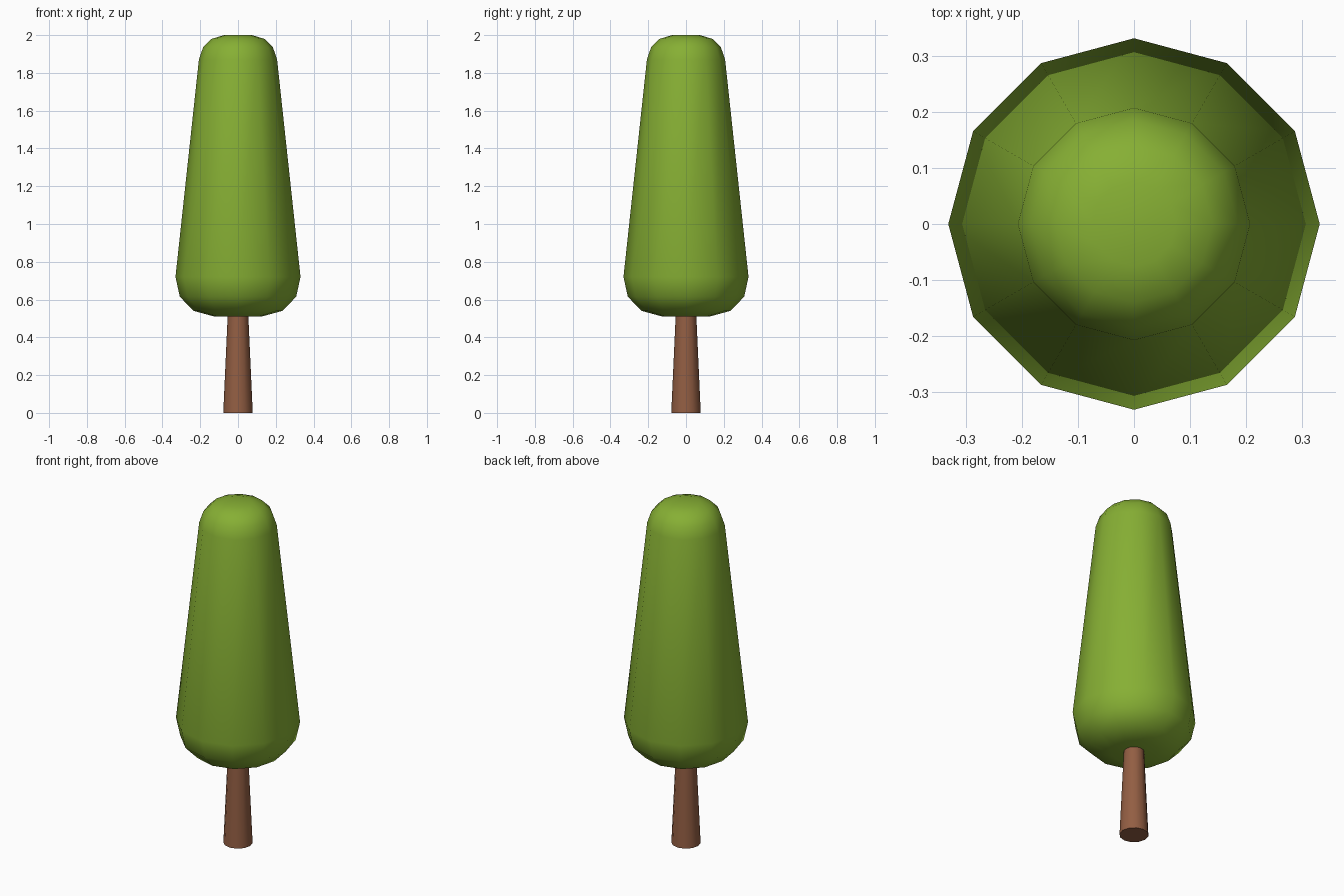
import bpy, bmesh, math

if "Cube" in bpy.data.objects:
    bpy.data.objects.remove(bpy.data.objects["Cube"])


def material(name, rgb):
    m = bpy.data.materials.new(name)
    m.diffuse_color = (*rgb, 1)
    m.use_nodes = True
    m.node_tree.nodes["Principled BSDF"].inputs["Base Color"].default_value = m.diffuse_color
    return m


def lathe(name, profile, sides, mat, angle):
    """Revolve (radius, z) points around z and cap both ends."""
    bm = bmesh.new()
    rings = [[bm.verts.new((r * math.cos(math.tau * i / sides),
                            r * math.sin(math.tau * i / sides), z))
              for i in range(sides)] for r, z in profile]
    for lo, hi in zip(rings, rings[1:]):
        for i in range(sides):
            j = (i + 1) % sides
            bm.faces.new((lo[i], lo[j], hi[j], hi[i]))
    bm.faces.new(rings[0][::-1])
    bm.faces.new(rings[-1])
    me = bpy.data.meshes.new(name)
    bm.to_mesh(me)
    bm.free()
    me.materials.append(mat)
    ob = bpy.data.objects.new(name, me)
    bpy.context.collection.objects.link(ob)
    bpy.ops.object.select_all(action='DESELECT')
    ob.select_set(True)
    bpy.context.view_layer.objects.active = ob
    bpy.ops.object.shade_smooth_by_angle(angle=math.radians(angle))
    return ob


green = material("leaf green", (0.24, 0.43, 0.034))
brown = material("bark brown", (0.29, 0.112, 0.056))

# Tall tapered crown with rounded ends
lathe("foliage", [(0.125, 0.51), (0.235, 0.54), (0.308, 0.615), (0.331, 0.72),
                  (0.207, 1.87), (0.185, 1.935), (0.14, 1.98), (0.075, 2.0)],
      12, green, 60)

# Tapered trunk, pushed slightly into the crown
lathe("trunk", [(0.078, 0), (0.054, 0.53)], 12, brown, 40)
